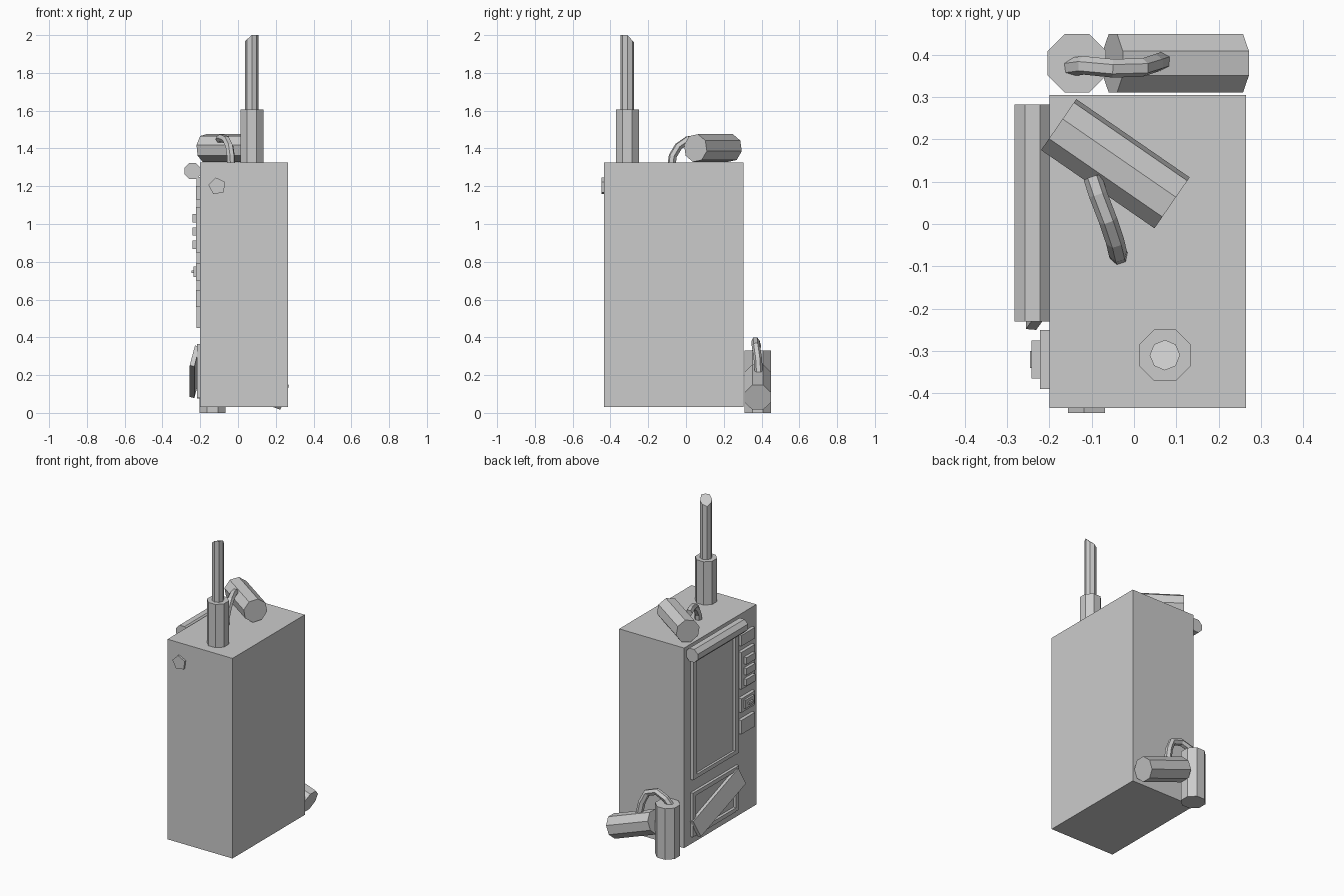
import bpy, bmesh, math
from mathutils import Vector, Matrix

cube = bpy.data.objects.get("Cube")
if cube:
    bpy.data.objects.remove(cube, do_unlink=True)

GREY = (0.6, 0.6, 0.6, 1)
grey = bpy.data.materials.new("plain_grey")
grey.use_nodes = True
grey.diffuse_color = GREY
grey.node_tree.nodes["Principled BSDF"].inputs["Base Color"].default_value = GREY


def add(name, bm, matrix=Matrix()):
    me = bpy.data.meshes.new(name)
    bm.to_mesh(me)
    bm.free()
    me.materials.append(grey)
    ob = bpy.data.objects.new(name, me)
    ob.matrix_world = matrix
    bpy.context.collection.objects.link(ob)
    return ob


def box(name, x, y, z, rot=Matrix()):
    """Box from three (low, high) ranges, turned about its own centre."""
    bm = bmesh.new()
    bmesh.ops.create_cube(bm, size=1)
    bmesh.ops.scale(bm, vec=[b - a for a, b in (x, y, z)], verts=bm.verts)
    centre = [(a + b) / 2 for a, b in (x, y, z)]
    return add(name, bm, Matrix.Translation(centre) @ rot)


def prism(name, start, end, radius, sides=8, roll=22.5):
    """Flat-sided cylinder between two points."""
    a, b = Vector(start), Vector(end)
    axis = b - a
    bm = bmesh.new()
    bmesh.ops.create_cone(bm, cap_ends=True, segments=sides, radius1=radius,
                          radius2=radius, depth=axis.length)
    turn = axis.to_track_quat('Z', 'Y').to_matrix().to_4x4()
    spin = Matrix.Rotation(math.radians(roll), 4, 'Z')
    return add(name, bm, Matrix.Translation((a + b) / 2) @ turn @ spin)


def tube(name, points, radius):
    """Six-sided bent tube through the points."""
    cu = bpy.data.curves.new(name, 'CURVE')
    cu.dimensions = '3D'
    cu.bevel_depth = radius
    cu.bevel_resolution = 1
    cu.use_fill_caps = True
    sp = cu.splines.new('POLY')
    sp.points.add(len(points) - 1)
    for p, co in zip(sp.points, points):
        p.co = (*co, 1)
    sp.use_smooth = False
    cu.materials.append(grey)
    bpy.context.collection.objects.link(bpy.data.objects.new(name, cu))


# Cabinet
FACE = -0.20
box("cabinet", (FACE, 0.265), (-0.435, 0.305), (0.03, 1.325))
prism("side_badge", (-0.11, -0.43, 1.2), (-0.11, -0.447, 1.2), 0.047, 5, 10)

# Display window: frame bars, pane and rounded header
prism("window_header", (-0.24, -0.23, 1.28), (-0.24, 0.283, 1.28), 0.046)
for side, y in (("left", 0.22), ("right", -0.21)):
    box("window_bar_" + side, (FACE - 0.02, FACE), (y - 0.02, y + 0.02), (0.45, 1.25))
box("window_sill", (FACE - 0.02, FACE), (-0.19, 0.20), (0.45, 0.475))
box("window_pane", (FACE - 0.005, FACE), (-0.19, 0.20), (0.475, 1.25))

# Control panels with buttons
panels = [("note_slot", 1.13, 1.20), ("selector", 0.85, 1.09),
          ("coin_panel", 0.70, 0.79), ("coin_return", 0.56, 0.65)]
for name, low, high in panels:
    box(name, (FACE - 0.022, FACE), (-0.39, -0.25), (low, high))
for i, z in enumerate((1.03, 0.96, 0.89)):
    box(f"selector_button_{i + 1}", (-0.242, -0.22), (-0.365, -0.275), (z - 0.022, z + 0.022))
box("coin_plate", (-0.235, -0.22), (-0.365, -0.275), (0.72, 0.775))
box("coin_lever", (-0.246, -0.23), (-0.34, -0.30), (0.74, 0.755))

# Delivery tray frame and its crooked flap
for side, y in (("left", 0.225), ("right", -0.215)):
    box("tray_bar_" + side, (FACE - 0.018, FACE), (y - 0.015, y + 0.015), (0.08, 0.365))
for side, z in (("bottom", 0.09), ("top", 0.352)):
    box("tray_bar_" + side, (FACE - 0.018, FACE), (-0.20, 0.21), (z - 0.013, z + 0.013))
crooked = Matrix.Rotation(math.radians(-20), 4, 'X') @ Matrix.Rotation(math.radians(14), 4, 'Y')
box("tray_flap", (-0.242, -0.217), (-0.245, 0.245), (0.16, 0.275), crooked)

# Bottle on the roof, its slim neck cut slanting at the tip
BX, BY = 0.073, -0.31
prism("bottle_body", (BX, BY, 1.32), (BX, BY, 1.605), 0.066)
neck = prism("bottle_neck", (BX, BY, 1.60), (BX, BY, 2.0), 0.036, 8, 0)
for v in neck.data.vertices:
    if v.co.z > 0:
        w = neck.matrix_world @ v.co
        v.co.z -= 0.9 * max(0, BX - w.x) + 1.1 * max(0, w.y - BY)

# Canisters: one on the roof, two on the ground behind
R = 0.075
prism("roof_canister", (-0.178, 0.235, 1.402), (0.09, 0.05, 1.402), R, 8, 32.5)
prism("standing_canister", (-0.135, 0.38, 0), (-0.135, 0.38, 0.33), R)
prism("leaning_canister", (-0.05, 0.38, 0.19), (0.248, 0.38, 0.082), R)

# Bent hoses joining the canisters
tube("roof_hose", [(-0.098, 0.11, 1.45), (-0.085, 0.07, 1.455), (-0.062, 0.01, 1.445),
                   (-0.045, -0.04, 1.41), (-0.038, -0.07, 1.36), (-0.036, -0.075, 1.32)], 0.022)
tube("ground_hose", [(-0.155, 0.37, 0.31), (-0.12, 0.375, 0.355), (-0.05, 0.368, 0.38),
                     (0.02, 0.37, 0.355), (0.05, 0.38, 0.29), (0.065, 0.385, 0.21)], 0.022)
